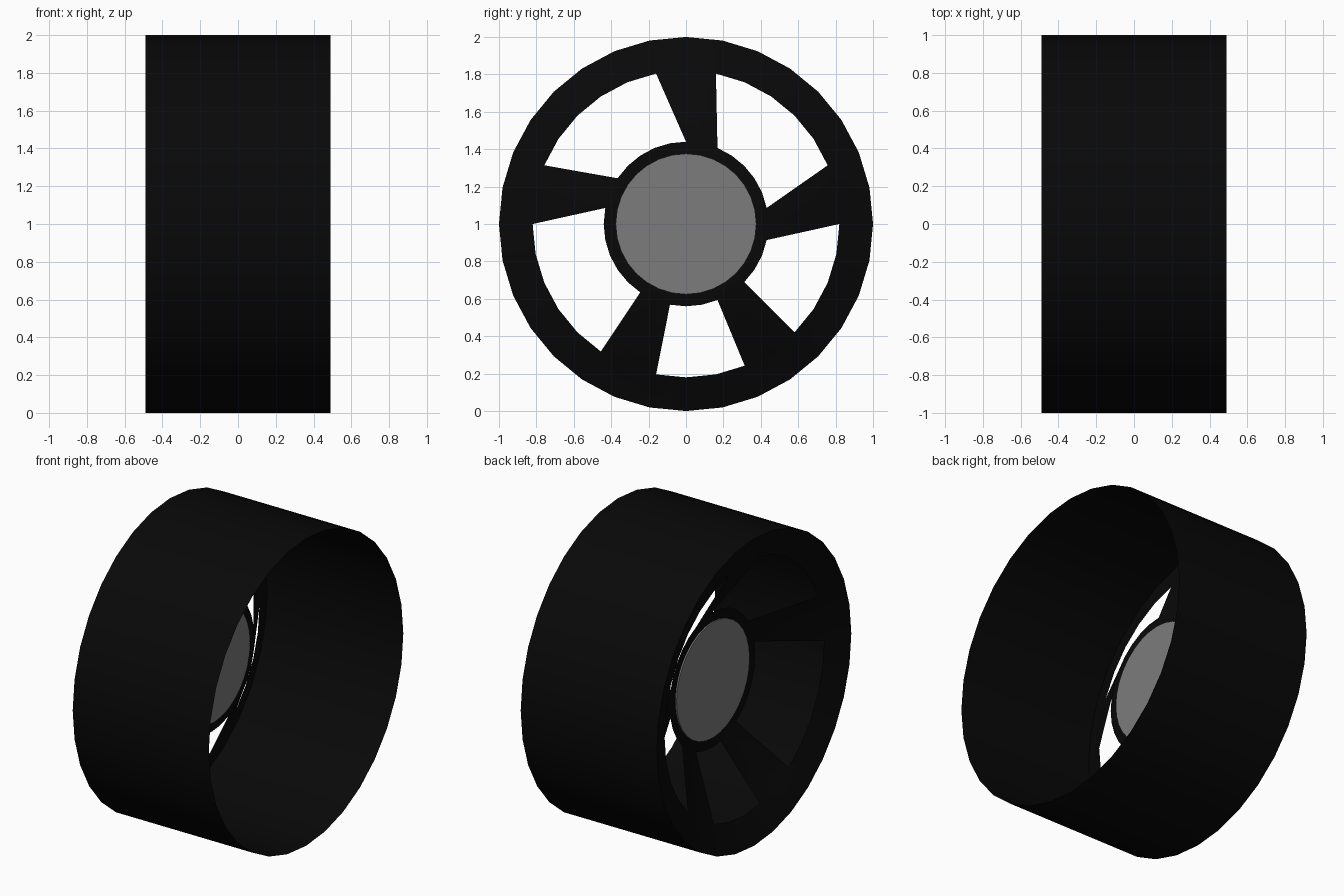
import bpy, bmesh, math

if "Cube" in bpy.data.objects:
    bpy.data.objects.remove(bpy.data.objects["Cube"])

N = 32  # segments round the wheel


def material(name, v):
    m = bpy.data.materials.new(name)
    m.diffuse_color = (v, v, v, 1)
    m.use_nodes = True
    m.node_tree.nodes["Principled BSDF"].inputs["Base Color"].default_value = m.diffuse_color
    return m


black = material("black", 0.0025)
grey = material("grey", 0.2)


def ring(bm, r, x):
    """Circle of vertices around the x axle, counted from +y towards +z."""
    return [bm.verts.new((x, r * math.cos(i * math.tau / N),
                          1 + r * math.sin(i * math.tau / N))) for i in range(N)]


def bridge(bm, a, b):
    for i in range(N):
        j = (i + 1) % N
        bm.faces.new((a[i], a[j], b[j], b[i]))


def finish(bm, name, mat):
    bmesh.ops.recalc_face_normals(bm, faces=bm.faces)
    me = bpy.data.meshes.new(name)
    bm.to_mesh(me)
    bm.free()
    me.materials.append(mat)
    ob = bpy.data.objects.new(name, me)
    bpy.context.collection.objects.link(ob)
    bpy.ops.object.select_all(action='DESELECT')
    bpy.context.view_layer.objects.active = ob
    ob.select_set(True)
    bpy.ops.object.shade_smooth_by_angle(angle=math.radians(35))
    return ob


# Outer barrel: open sheet cylinder
bm = bmesh.new()
bridge(bm, ring(bm, 1.0, -0.49), ring(bm, 1.0, 0.49))
finish(bm, "barrel", black)

# Wheel face: flange at the outer end, five spokes dished inwards, hub ring
bm = bmesh.new()
flange = ring(bm, 1.0, -0.49)
rim = ring(bm, 0.82, -0.42)
hub = ring(bm, 0.44, -0.19)
hub_inner = ring(bm, 0.365, -0.185)
bridge(bm, flange, rim)
bridge(bm, hub, hub_inner)
for rim_start, hub_start in ((0, 31), (7, 6), (14, 13), (21, 21), (26, 26)):
    for k in range(2):
        a, b = rim_start + k, hub_start + k
        bm.faces.new((rim[a % N], rim[(a + 1) % N], hub[(b + 1) % N], hub[b % N]))
finish(bm, "wheel_face", black)

# Centre cap: flat disc showing on both sides
bm = bmesh.new()
front, back = ring(bm, 0.376, -0.195), ring(bm, 0.376, -0.175)
bridge(bm, front, back)
bm.faces.new(front)
bm.faces.new(back)
finish(bm, "centre_cap", grey)
